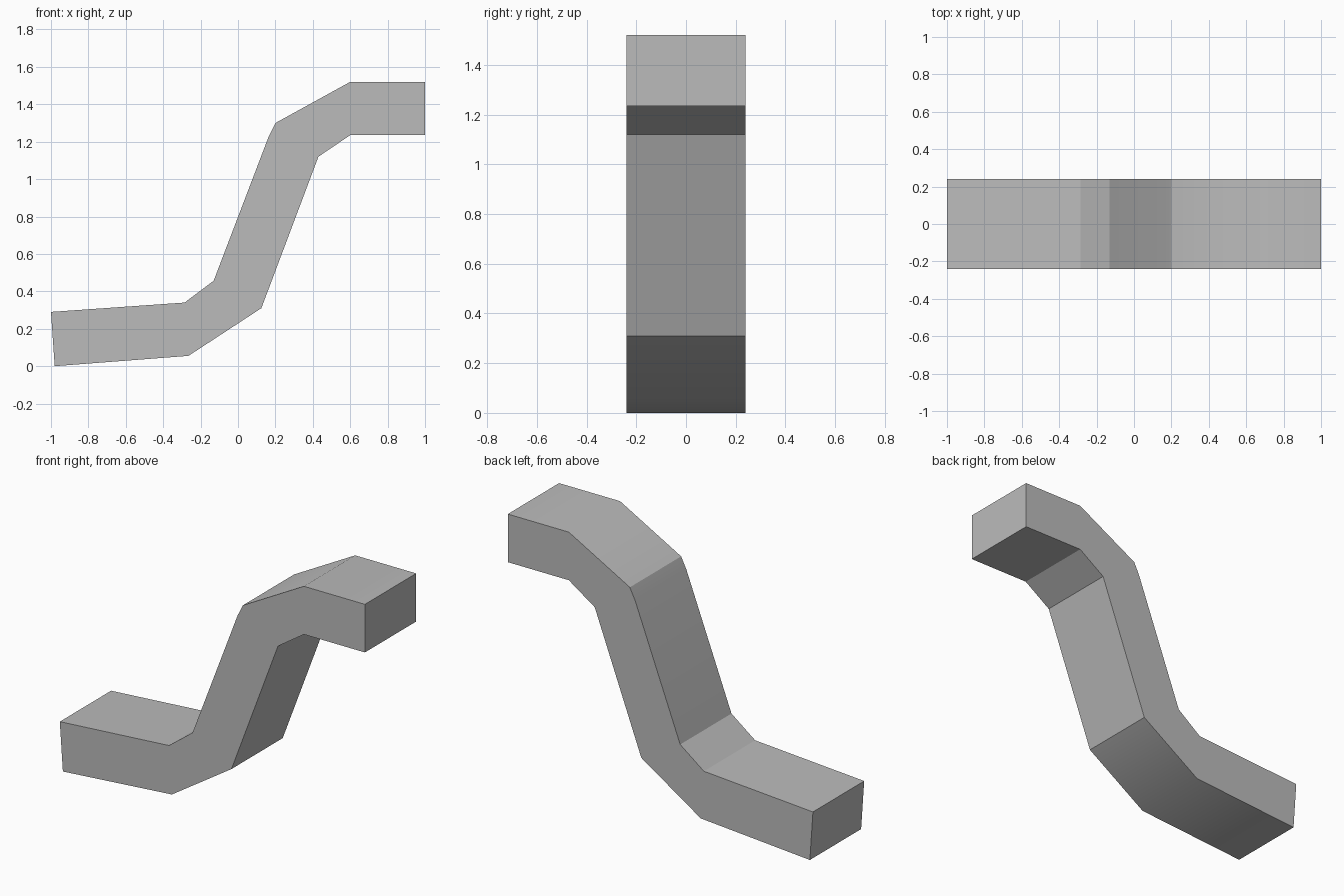
import bpy
import bmesh
import math

if "Cube" in bpy.data.objects:
    bpy.data.objects.remove(bpy.data.objects["Cube"], do_unlink=True)

HALF_WIDTH = 0.24

# Side profile as (x, z), counter-clockwise seen from the front
profile = [
    (-0.98, 0.0), (-0.265, 0.055), (0.125, 0.31), (0.43, 1.12),
    (0.6, 1.235), (1.0, 1.235), (1.0, 1.52), (0.6, 1.52),
    (0.2, 1.3), (0.165, 1.23), (-0.13, 0.457), (-0.285, 0.34), (-1.0, 0.29),
]

# Plain grey material
grey = bpy.data.materials.new("grey")
grey.use_nodes = True
colour = (0.5, 0.5, 0.5, 1.0)
grey.diffuse_color = colour
grey.node_tree.nodes["Principled BSDF"].inputs["Base Color"].default_value = colour

# Bent duct: the profile extruded across its width
bm = bmesh.new()
front = bm.faces.new([bm.verts.new((x, -HALF_WIDTH, z)) for x, z in profile])
result = bmesh.ops.extrude_face_region(bm, geom=[front], use_keep_orig=True)
back_verts = [g for g in result["geom"] if isinstance(g, bmesh.types.BMVert)]
bmesh.ops.translate(bm, verts=back_verts, vec=(0, 2 * HALF_WIDTH, 0))
bmesh.ops.recalc_face_normals(bm, faces=bm.faces)
mesh = bpy.data.meshes.new("bent_duct")
bm.to_mesh(mesh)
bm.free()
mesh.materials.append(grey)

duct = bpy.data.objects.new("bent_duct", mesh)
bpy.context.collection.objects.link(duct)

# Soften the shallow bends only
bpy.ops.object.select_all(action="DESELECT")
duct.select_set(True)
bpy.context.view_layer.objects.active = duct
bpy.ops.object.shade_smooth_by_angle(angle=math.radians(30.5))
